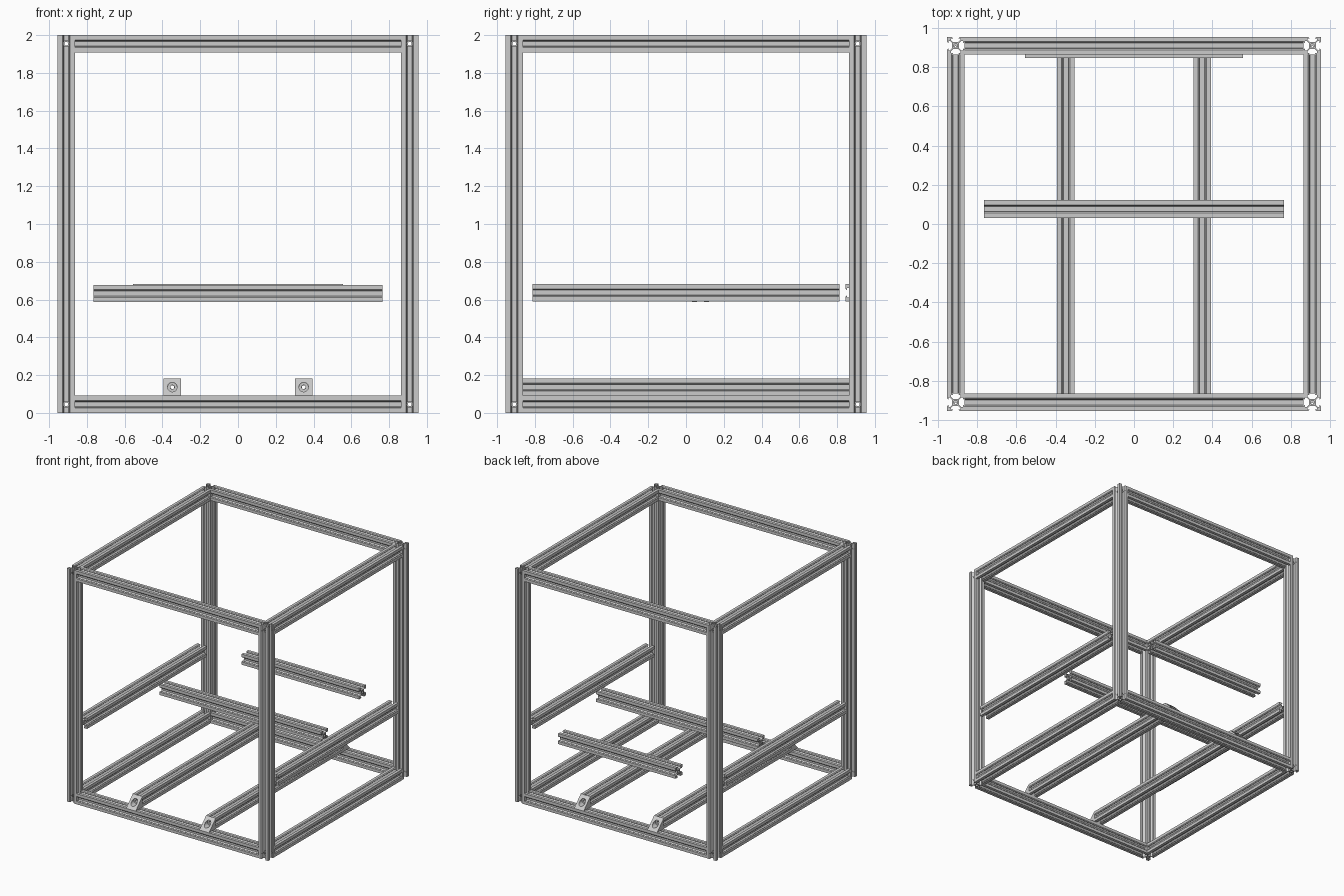
import bpy, bmesh, math
from mathutils import Matrix, Vector

if "Cube" in bpy.data.objects:
    bpy.data.objects.remove(bpy.data.objects["Cube"])

S = 1 / 220  # one millimetre in model units

# T-slot cross-section: one side, repeated four times around the centre
HALF = [(10, 4.58), (8.52, 3.1), (8.2, 3.1), (8.2, 5.5), (6.56, 5.5), (3.9, 2.84)]
SIDE = [(10, -10)] + [(x, -y) for x, y in HALF] + HALF[::-1]
OUTLINE = [Matrix.Rotation(k * math.pi / 2, 2) @ Vector(p) for k in range(4) for p in SIDE]
BORE = [Vector((2.2 * math.cos(a * math.pi / 12), 2.2 * math.sin(a * math.pi / 12))) for a in range(24)]
TURN = {'X': Matrix.Rotation(math.pi / 2, 4, 'Y'),
        'Y': Matrix.Rotation(math.pi / 2, 4, 'X'),
        'Z': Matrix.Identity(4)}


def finish(name, bm):
    bmesh.ops.recalc_face_normals(bm, faces=bm.faces)
    bmesh.ops.scale(bm, vec=(S, S, S), verts=bm.verts)
    me = bpy.data.meshes.new(name)
    bm.to_mesh(me)
    bm.free()
    ob = bpy.data.objects.new(name, me)
    bpy.context.collection.objects.link(ob)
    return ob


def beam(name, axis, centre, length):
    """Slotted extrusion with a central bore, sizes in millimetres."""
    bm = bmesh.new()
    edges = []
    for loop in (OUTLINE, BORE):
        vs = [bm.verts.new((p.x, p.y, -length / 2)) for p in loop]
        edges += [bm.edges.new((vs[i], vs[(i + 1) % len(vs)])) for i in range(len(vs))]
    bmesh.ops.triangle_fill(bm, use_beauty=True, edges=edges, normal=(0, 0, 1))
    ext = bmesh.ops.extrude_face_region(bm, geom=bm.faces[:], use_keep_orig=True)
    top = [g for g in ext['geom'] if isinstance(g, bmesh.types.BMVert)]
    bmesh.ops.translate(bm, vec=(0, 0, length), verts=top)
    bmesh.ops.transform(bm, matrix=Matrix.Translation(centre) @ TURN[axis], verts=bm.verts)
    return finish(name, bm)


def drill(ob, axis, centre, radius, length):
    """Cut a round hole and bake it into the mesh."""
    bm = bmesh.new()
    bmesh.ops.create_cone(bm, cap_ends=True, segments=24, radius1=radius, radius2=radius, depth=length,
                          matrix=Matrix.Translation(centre) @ TURN[axis])
    cutter = finish('cutter', bm)
    cutter.hide_render = True
    mod = ob.modifiers.new('hole', 'BOOLEAN')
    mod.operation, mod.solver, mod.object = 'DIFFERENCE', 'EXACT', cutter
    dg = bpy.context.evaluated_depsgraph_get()
    me = bpy.data.meshes.new_from_object(ob.evaluated_get(dg))
    ob.modifiers.clear()
    ob.data = me
    bpy.data.objects.remove(cutter)


# Corner posts with cross-drilled access holes
for sx, xn in ((-1, 'left'), (1, 'right')):
    for sy, yn in ((-1, 'front'), (1, 'back')):
        post = beam(f'{yn}_{xn}_post', 'Z', (200 * sx, 200 * sy, 220), 440)
        for z in (10, 430):
            for axis in 'XY':
                drill(post, axis, (200 * sx, 200 * sy, z), 3.5, 30)

# Bottom and top frame rails
for z, zn in ((10, 'bottom'), (430, 'top')):
    for s, xn, yn in ((-1, 'left', 'front'), (1, 'right', 'back')):
        beam(f'{zn}_{yn}_rail', 'X', (0, 200 * s, z), 380)
        beam(f'{zn}_{xn}_rail', 'Y', (200 * s, 0, z), 380)

# Middle side rails, carriage bar and rear bar
for s, n in ((-1, 'left'), (1, 'right')):
    beam(f'middle_{n}_rail', 'Y', (200 * s, 0, 140), 357)
beam('carriage_bar', 'X', (0, 17, 139), 337)
beam('rear_bar', 'X', (0, 196, 140), 245)

# Bed rails on the base, each with a sloped drilled foot at both ends
for s, n in ((-1, 'left'), (1, 'right')):
    cx = 76.5 * s
    beam(f'{n}_bed_rail', 'Y', (cx, 0, 30), 380)
    for t, yn in ((-1, 'front'), (1, 'back')):
        bm = bmesh.new()
        tri = [(210, 20), (190, 20), (190, 40)]
        f = bm.faces.new([bm.verts.new((cx - 10, t * y, z)) for y, z in tri])
        ext = bmesh.ops.extrude_face_region(bm, geom=[f], use_keep_orig=True)
        bmesh.ops.translate(bm, vec=(20, 0, 0),
                            verts=[g for g in ext['geom'] if isinstance(g, bmesh.types.BMVert)])
        foot = finish(f'{yn}_{n}_bed_foot', bm)
        drill(foot, 'Y', (cx, 204 * t, 30), 5.5, 22)
        drill(foot, 'Y', (cx, 200 * t, 30), 2.4, 40)

# Smooth the round holes, keep the profile edges sharp
for ob in bpy.context.collection.objects:
    ob.select_set(True)
    bpy.context.view_layer.objects.active = ob
bpy.ops.object.shade_smooth_by_angle(angle=math.radians(25))
